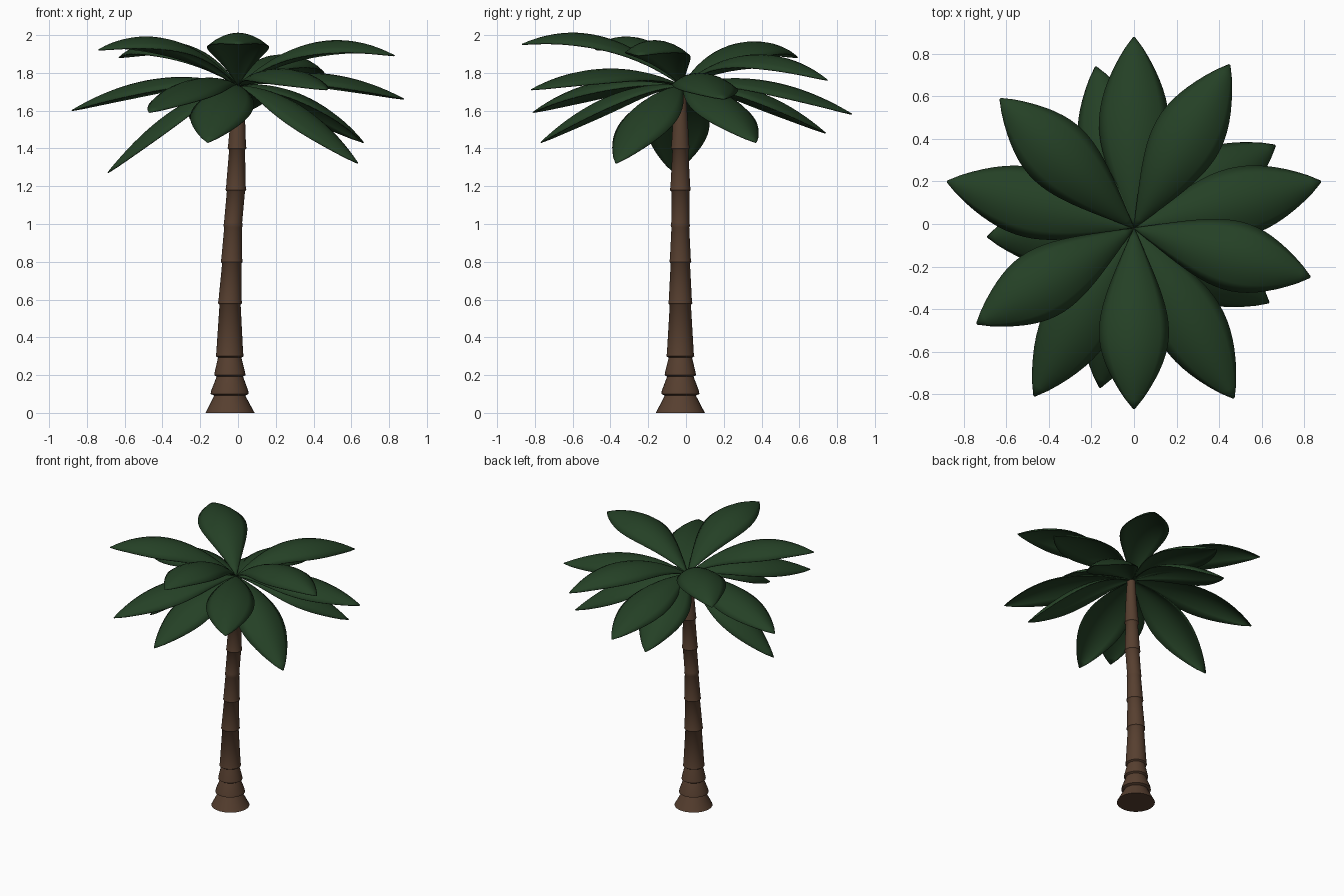
import bpy, bmesh, math
from mathutils import Vector

if "Cube" in bpy.data.objects:
    bpy.data.objects.remove(bpy.data.objects["Cube"])

def material(name, rgb):
    m = bpy.data.materials.new(name)
    m.diffuse_color = (*rgb, 1)
    m.use_nodes = True
    m.node_tree.nodes["Principled BSDF"].inputs["Base Color"].default_value = m.diffuse_color
    return m

BARK = material("bark brown", (0.095, 0.05, 0.029))
LEAF = material("leaf green", (0.018, 0.052, 0.019))

def finish(name, bm, mat, angle):
    bmesh.ops.recalc_face_normals(bm, faces=bm.faces)
    me = bpy.data.meshes.new(name)
    bm.to_mesh(me)
    bm.free()
    me.materials.append(mat)
    ob = bpy.data.objects.new(name, me)
    bpy.context.collection.objects.link(ob)
    bpy.ops.object.select_all(action='DESELECT')
    ob.select_set(True)
    bpy.context.view_layer.objects.active = ob
    bpy.ops.object.shade_smooth_by_angle(angle=math.radians(angle))
    return ob

# Trunk: ringed segments, (height, centre x, radius under the rim, rim radius)
RINGS = [(0.10, -0.044, 0.082, 0.101), (0.20, -0.043, 0.070, 0.083),
         (0.30, -0.044, 0.062, 0.074), (0.58, -0.042, 0.056, 0.064),
         (0.80, -0.033, 0.051, 0.058), (0.99, -0.026, 0.047, 0.051),
         (1.18, -0.011, 0.048, 0.055), (1.40, -0.005, 0.042, 0.050)]
profile = [(0, -0.042, 0.130)]
for z, cx, inner, rim in RINGS:
    profile += [(z - 0.008, cx, inner), (z, cx, rim), (z + 0.018, cx, rim - 0.003)]
profile += [(1.60, 0.0, 0.036), (1.73, 0.0, 0.028)]
SIDES = 28
bm = bmesh.new()
loops = []
for z, cx, r in profile:
    loops.append([bm.verts.new((cx + r * math.cos(2 * math.pi * i / SIDES),
                                -0.03 + r * math.sin(2 * math.pi * i / SIDES), z))
                  for i in range(SIDES)])
for a, b in zip(loops, loops[1:]):
    for i in range(SIDES):
        j = (i + 1) % SIDES
        bm.faces.new((a[i], a[j], b[j], b[i]))
bm.faces.new(loops[0][::-1])
bm.faces.new(loops[-1])
finish("trunk", bm, BARK, 50)

# Fronds: arched leaf blades from the crown to a tip, drooping at both edges
CROWN = Vector((0, -0.02, 1.73))
NS, NU = 20, 8

def frond(name, tip, arch, half_width=0.163):
    span = Vector(tip) - CROWN
    flat = Vector((span.x, span.y, 0))
    side = Vector((-flat.y, flat.x, 0)).normalized()
    bm = bmesh.new()
    rows = []
    for k in range(NS + 1):
        s = k / NS
        s = 0.004 + 0.994 * s
        mid = CROWN + span * s + Vector((0, 0, arch * s * (1 - s)))
        tangent = span + Vector((0, 0, arch * (1 - 2 * s)))
        up = tangent.cross(side).normalized()
        w = half_width * math.sin(math.pi * s ** 1.2) ** 0.83
        row = []
        for i in range(NU + 1):
            u = 2 * i / NU - 1
            row.append(bm.verts.new(mid + side * (u * w) - up * (0.42 * w * u * u)))
        rows.append(row)
    for a, b in zip(rows, rows[1:]):
        for i in range(NU):
            bm.faces.new((a[i], b[i], b[i + 1], a[i + 1]))
    ob = finish(name, bm, LEAF, 60)
    mod = ob.modifiers.new("thickness", 'SOLIDIFY')
    mod.thickness = 0.006
    mod.offset = 0

# Three tiers of five fronds: tip positions and arch height
TIERS = {
    "upper": (0.60, [(0.45, 0.75, 1.76), (-0.63, 0.59, 1.88), (-0.74, -0.47, 1.92),
                     (0, -0.87, 1.95), (0.83, -0.25, 1.89)]),
    "middle": (0.40, [(0, 0.88, 1.58), (-0.88, 0.20, 1.60), (-0.47, -0.81, 1.59),
                      (0.47, -0.82, 1.71), (0.88, 0.20, 1.66)]),
    "lower": (0.40, [(-0.18, 0.74, 1.48), (-0.69, -0.06, 1.27), (-0.16, -0.77, 1.43),
                     (0.635, -0.37, 1.32), (0.665, 0.37, 1.43)]),
}
for tier, (arch, tips) in TIERS.items():
    for n, tip in enumerate(tips, 1):
        frond(f"{tier}_frond_{n}", tip, arch)
